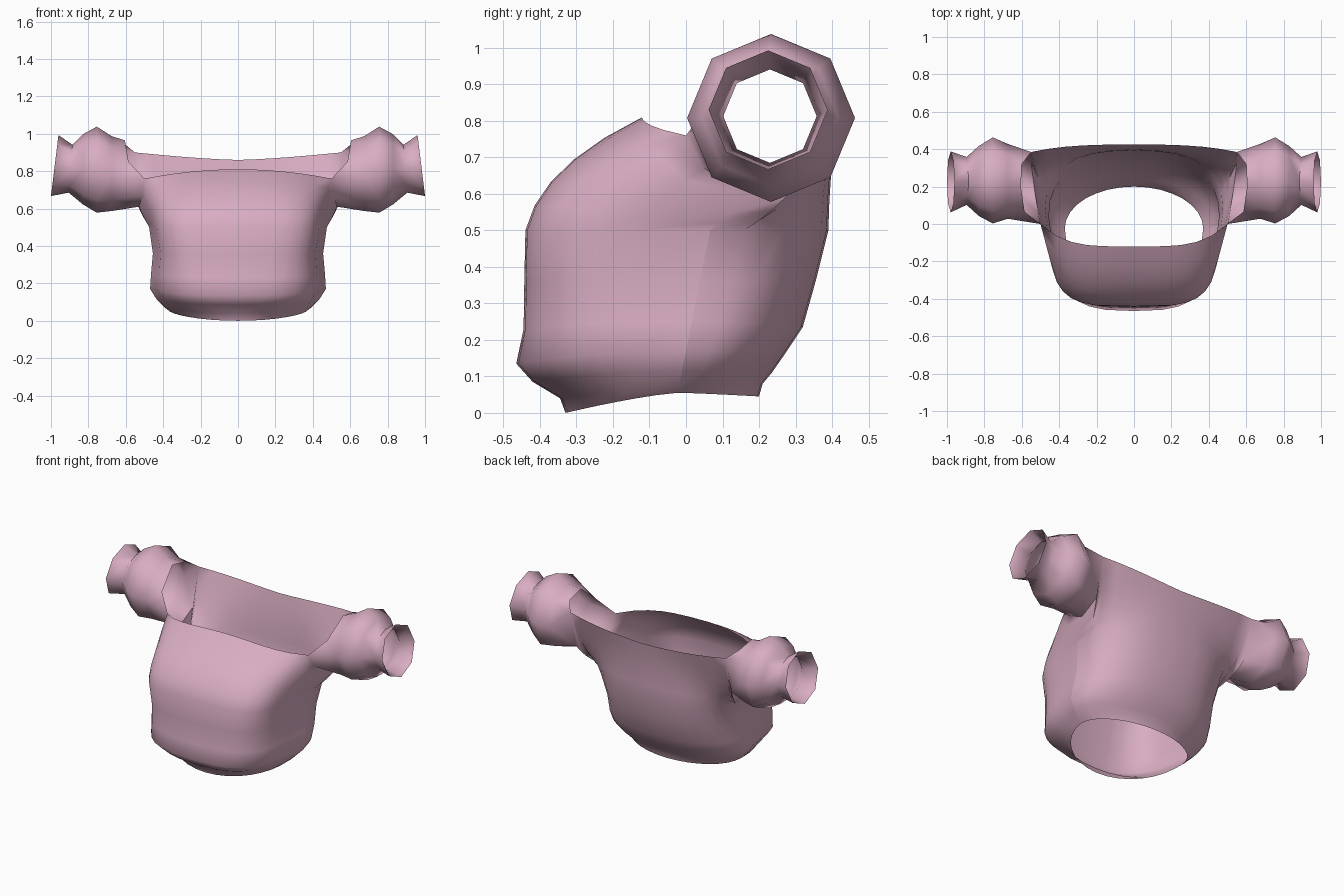
import bpy, bmesh
from math import sin, cos, pi
from mathutils import Vector

cube = bpy.data.objects.get("Cube")
if cube:
    bpy.data.objects.remove(cube, do_unlink=True)

pink = bpy.data.materials.new("dusty_pink")
pink.use_nodes = True
colour = (0.69, 0.42, 0.54, 1)
pink.diffuse_color = colour
pink.node_tree.nodes["Principled BSDF"].inputs["Base Color"].default_value = colour

COLS = 16      # columns from front centre round to back centre
SIDE = 8       # column of the side seam

# Hem and torso rows: z front, z side, z back, y front, y back, half width
ROWS = [
    (0.00, 0.055, 0.045, -0.33, 0.20, 0.37),
    (0.04, 0.07, 0.08, -0.345, 0.21, 0.39),
    (0.085, 0.115, 0.11, -0.42, 0.235, 0.435),
    (0.135, 0.17, 0.16, -0.465, 0.27, 0.47),
    (0.23, 0.25, 0.235, -0.445, 0.32, 0.465),
    (0.36, 0.36, 0.36, -0.443, 0.355, 0.455),
    (0.50, 0.50, 0.50, -0.44, 0.39, 0.475),
]

# Armhole, from front under the arm to the back, then over the shoulder
ARMHOLE = [Vector(p) for p in (
    (0.50, 0.00, 0.76), (0.51, 0.05, 0.67), (0.53, 0.17, 0.61), (0.55, 0.325, 0.66),
    (0.55, 0.385, 0.90), (0.60, 0.32, 0.94), (0.605, 0.20, 0.965), (0.585, 0.065, 0.85))]

# Sleeve rings: x, radius, y centre, z centre, slant
SLEEVE = [
    (0.675, 0.20, 0.228, 0.787, 0),
    (0.755, 0.23, 0.233, 0.808, 0),
    (0.83, 0.187, 0.23, 0.81, 0),
    (0.895, 0.128, 0.23, 0.813, 0.01),
    (0.98, 0.163, 0.225, 0.83, 0.02),
]


def power(v, n):
    return abs(v) ** (2 / n) * (1 if v >= 0 else -1)


def torso_row(index):
    """Full rounded front and softer back, meeting at a side seam."""
    zf, zs, zb, yf, yb, width = ROWS[index]
    seam_y = -0.034 + 0.2 * zs
    row = []
    for i in range(COLS + 1):
        a = pi * i / COLS - pi / 2
        c, s = (0, sin(a)) if i in (0, COLS) else (cos(a), sin(a))
        front = i < SIDE
        n = 2 + index * (0.34 if front else 0.1)
        pinch = 0.95 if index > 1 and i < SIDE else 1
        depth = seam_y - yf if front else yb - seam_y
        end = zf if front else zb
        row.append(Vector((width * pinch * power(c, n),
                           seam_y + depth * power(s, n),
                           zs + (end - zs) * abs(s) ** 1.3)))
    return row


def top_row():
    """Front neckline, lower armhole, back neckline."""
    row = []
    for i in range(COLS + 1):
        if i < 6:
            s = i / 6
            row.append(Vector((0.5 * s, -0.12 + 0.12 * s ** 4, 0.81 - 0.05 * s * s)))
        elif i <= 10:
            row.append(ARMHOLE[i - 6])
        else:
            s = (COLS - i) / 6
            row.append(Vector((0.55 * s, 0.425 - 0.04 * s ** 3, 0.86 + 0.04 * s ** 1.4)))
    return row


def loft(bm, rows, closed=False):
    grid = [[bm.verts.new(p) for p in row] for row in rows]
    count = len(rows[0])
    for low, high in zip(grid, grid[1:]):
        for i in range(count if closed else count - 1):
            j = (i + 1) % count
            bm.faces.new((low[i], low[j], high[j], high[i]))
    return grid


bm = bmesh.new()

# Torso, with a curved yoke rising to the neckline; flares early below the arm
rows = [torso_row(k) for k in range(len(ROWS))]
base, top = rows[-1], top_row()
for t in (0.2, 0.4, 0.6, 0.8, 1.0):
    row = []
    for i, (p, q) in enumerate(zip(base, top)):
        flare = max(0, 1 - abs(i - 9.5) / 4)
        control = p.lerp(q, 0.12 + 0.6 * flare)
        control.z = p.z + (q.z - p.z) * (0.56 - 0.2 * flare)
        row.append(p.lerp(control, t).lerp(control.lerp(q, t), t))
    rows.append(row)
torso = loft(bm, rows)

# Side seam crease
for low, high in zip(torso[1:7], torso[2:8]):
    bm.edges.get((low[SIDE], high[SIDE])).smooth = False

# Puffed sleeve with a flared cuff
rings = [ARMHOLE]
for x, r, cy, cz, slant in SLEEVE:
    angles = [pi + pi * j / 4 for j in range(8)]
    rings.append([Vector((x - slant * sin(a), cy + r * cos(a), cz + r * sin(a)))
                  for a in angles])
loft(bm, rings, closed=True)

bmesh.ops.remove_doubles(bm, verts=bm.verts, dist=0.0005)
mesh = bpy.data.meshes.new("blouse")
bm.to_mesh(mesh)
bm.free()
mesh.materials.append(pink)
blouse = bpy.data.objects.new("blouse", mesh)
bpy.context.collection.objects.link(blouse)

mirror = blouse.modifiers.new("mirror", 'MIRROR')
mirror.use_clip = True

bpy.ops.object.select_all(action='DESELECT')
blouse.select_set(True)
bpy.context.view_layer.objects.active = blouse
bpy.ops.object.shade_smooth_by_angle(angle=1.2)
